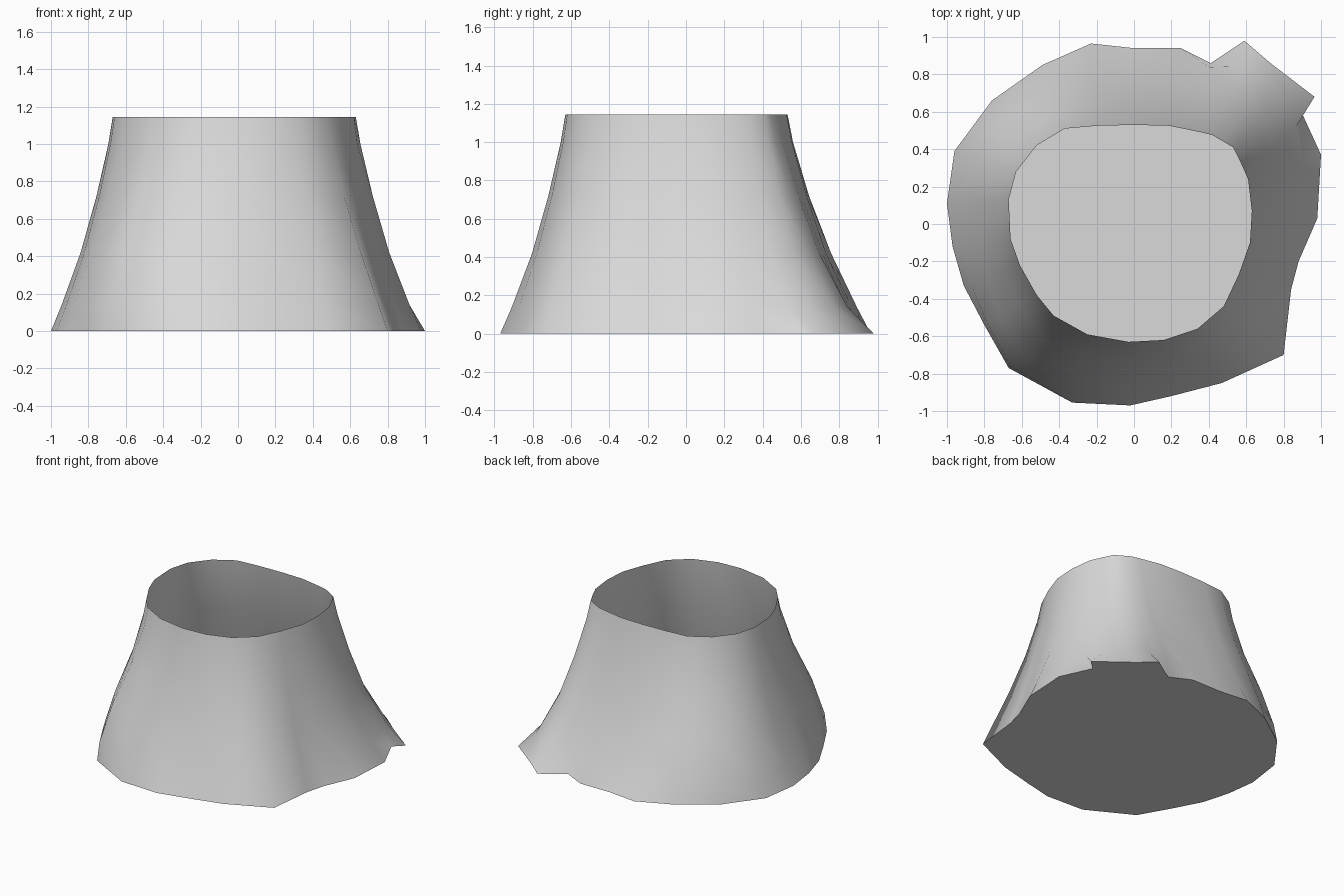
import bpy
import bmesh
import math
from mathutils import Vector

default_cube = bpy.data.objects.get("Cube")
if default_cube:
    bpy.data.objects.remove(default_cube, do_unlink=True)


def make_material(name, value):
    material = bpy.data.materials.new(name)
    material.use_nodes = True
    colour = (value, value, value, 1)
    material.diffuse_color = colour
    material.node_tree.nodes["Principled BSDF"].inputs["Base Color"].default_value = colour
    return material


def add_object(name, mesh_builder, material):
    mesh = bpy.data.meshes.new(name)
    builder = bmesh.new()
    mesh_builder(builder)
    builder.to_mesh(mesh)
    builder.free()
    mesh.materials.append(material)
    result = bpy.data.objects.new(name, mesh)
    bpy.context.collection.objects.link(result)
    return result


# Irregular foot outline, clockwise from the back, with a spur at the back corner
foot = [(0, .94), (.25, .94), (.41, .86), (.59, .98), (.73, .86),
        (.965, .68), (.89, .61), (1, .37), (.98, .03), (.88, -.2),
        (.84, -.35), (.8, -.7), (.47, -.85), (.2, -.92), (-.02, -.97),
        (-.33, -.955), (-.67, -.77), (-.8, -.54), (-.91, -.33), (-.97, -.12),
        (-1, .11), (-.96, .39), (-.76, .66), (-.49, .85), (-.23, .965)]

# Rounder rim outline, point for point above the foot
rim = [(0, .53), (.19, .525), (.36, .49), (.42, .475), (.48, .44),
       (.53, .41), (.57, .33), (.61, .24), (.63, .07), (.62, -.1),
       (.56, -.27), (.48, -.44), (.34, -.56), (.16, -.62), (-.03, -.63),
       (-.25, -.59), (-.43, -.49), (-.52, -.38), (-.61, -.22), (-.66, -.08),
       (-.67, .13), (-.63, .28), (-.52, .42), (-.37, .51), (-.2, .525)]

# Each ring: height, flare from rim to foot, corner bulge, softening of the spur
profile = [(0, 1, 0, 0), (.14, .82, .14, 1), (.42, .51, .2, 2),
           (.72, .26, .07, 2), (1, .07, .01, 2), (1.145, 0, 0, 0)]


def soften_spur(outline, passes):
    points = [Vector(p) for p in outline]
    for step in range(passes):
        before = points[-1:] + points[:-1]
        after = points[1:] + points[:1]
        points = [p / 2 + (a + b) / 4 if min(p) > .2 else p
                  for p, a, b in zip(points, before, after)]
    return points


# Corners stand fuller than the sides, most of all opposite the spur
def corner_fullness(point):
    d = point.normalized()
    return (2 * d.x * d.y) ** 2 * (.5 - .53 * d.x - .18 * d.y)


def ring(builder, height, flare, bulge, passes):
    verts = []
    for low, high in zip(soften_spur(foot, passes), rim):
        amount = flare + bulge * corner_fullness(low)
        point = Vector(high).lerp(low, amount)
        verts.append(builder.verts.new((point.x, point.y, height)))
    return verts


# Flared wall, open at the top; the spur fades out just above the foot
def build_wall(builder):
    rings = [ring(builder, *level) for level in profile]
    count = len(foot)
    for lower, upper in zip(rings, rings[1:]):
        for i in range(count):
            j = (i + 1) % count
            builder.faces.new((lower[i], upper[i], upper[j], lower[j]))


# Flat floor that closes the foot
def build_floor(builder):
    builder.faces.new(ring(builder, *profile[0]))


stone = make_material("pale grey", .7)
wall = add_object("flared_wall", build_wall, stone)
floor = add_object("floor", build_floor, stone)

bpy.ops.object.select_all(action="DESELECT")
wall.select_set(True)
bpy.context.view_layer.objects.active = wall
bpy.ops.object.shade_smooth_by_angle(angle=math.radians(80))
